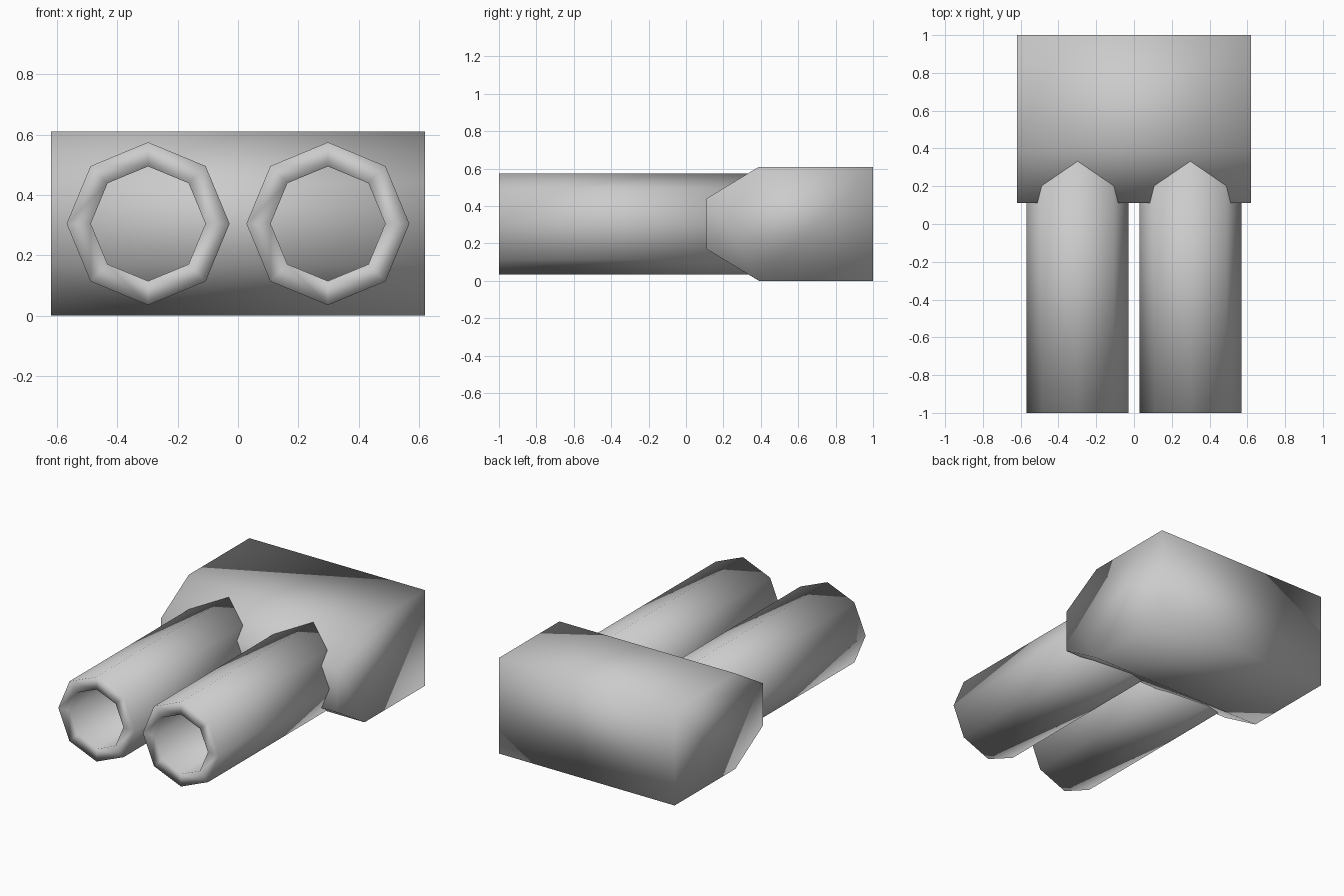
import bpy
import bmesh
from math import cos, sin, tau

cube = bpy.data.objects.get("Cube")
if cube:
    bpy.data.objects.remove(cube, do_unlink=True)

GREY = (0.6, 0.6, 0.6, 1.0)
grey = bpy.data.materials.new("plain grey")
grey.use_nodes = True
grey.diffuse_color = GREY
grey.node_tree.nodes["Principled BSDF"].inputs["Base Color"].default_value = GREY


def finish(name, bm):
    """Turn a bmesh into a smooth-shaded grey object."""
    bmesh.ops.recalc_face_normals(bm, faces=bm.faces)
    mesh = bpy.data.meshes.new(name)
    bm.to_mesh(mesh)
    bm.free()
    mesh.materials.append(grey)
    mesh.shade_smooth()
    obj = bpy.data.objects.new(name, mesh)
    bpy.context.collection.objects.link(obj)


def ring(bm, x, y, z, radius, sides=8):
    """Octagon around the y axis with a corner at the top."""
    return [bm.verts.new((x + radius * sin(tau * i / sides), y,
                          z + radius * cos(tau * i / sides)))
            for i in range(sides)]


# Body: side profile with chamfered front, extruded across x
profile = [(0.11, 0.17), (0.11, 0.44), (0.39, 0.61),
           (1.0, 0.61), (1.0, 0.0), (0.39, 0.0)]
bm = bmesh.new()
ends = [[bm.verts.new((x, y, z)) for y, z in profile] for x in (-0.62, 0.62)]
for i in range(len(profile)):
    j = (i + 1) % len(profile)
    bm.faces.new((ends[0][i], ends[0][j], ends[1][j], ends[1][i]))
for end in ends:
    bm.faces.new(end)
finish("body", bm)

# Barrels: hollow octagonal tubes with a flat rim, ending inside the body
for name, x in (("right_barrel", -0.298), ("left_barrel", 0.298)):
    bm = bmesh.new()
    loops = [ring(bm, x, y, 0.305, r) for y, r in
             ((0.38, 0.27), (-1.0, 0.27), (-1.0, 0.19), (0.38, 0.19))]
    for a, b in zip(loops, loops[1:] + loops[:1]):
        for i in range(8):
            j = (i + 1) % 8
            bm.faces.new((a[i], a[j], b[j], b[i]))
    finish(name, bm)
